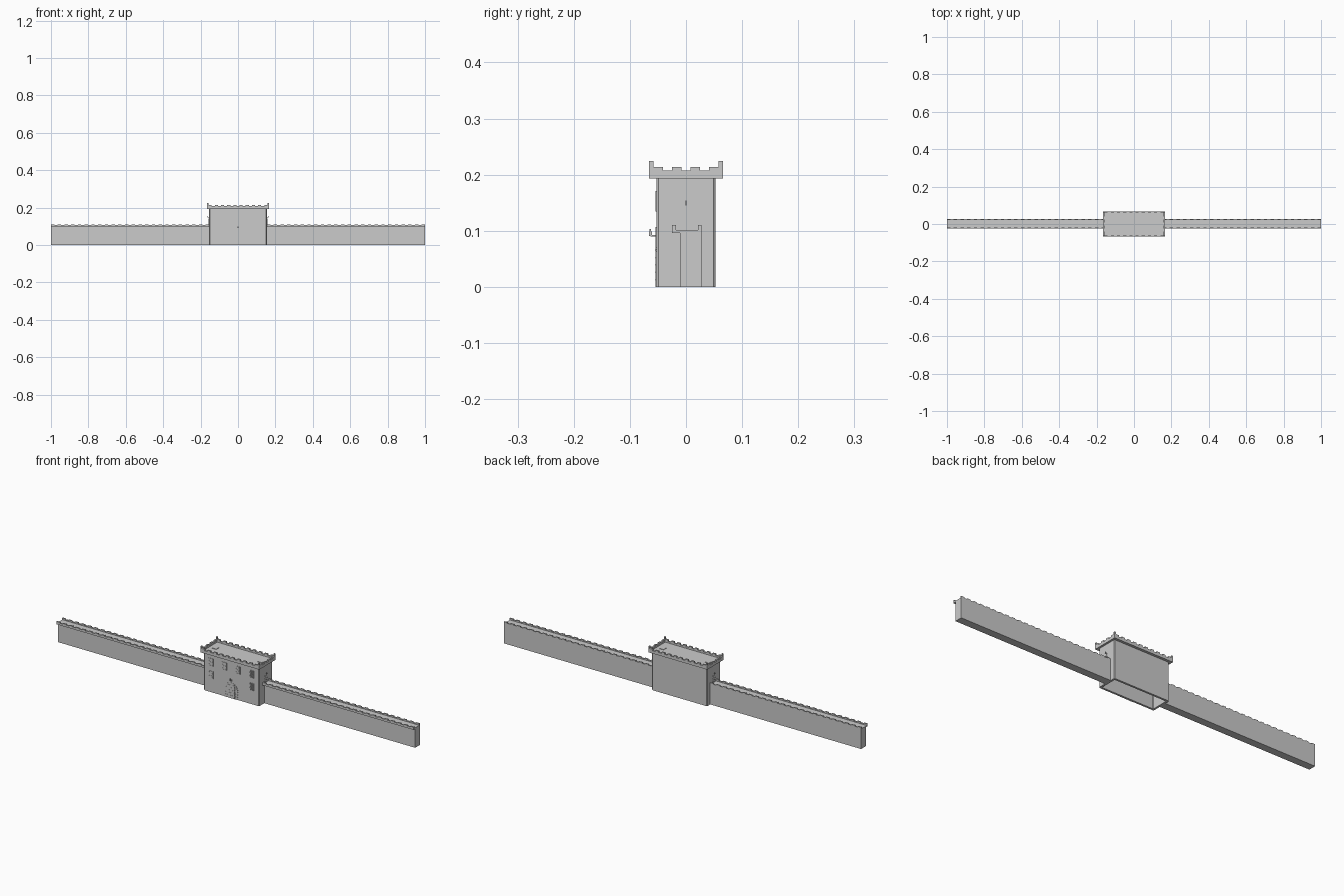
import bpy, bmesh, math

if "Cube" in bpy.data.objects:
    bpy.data.objects.remove(bpy.data.objects["Cube"])

stone = bpy.data.materials.new("grey_stone")
stone.diffuse_color = (0.6, 0.6, 0.6, 1)
stone.use_nodes = True
stone.node_tree.nodes["Principled BSDF"].inputs["Base Color"].default_value = stone.diffuse_color

HX, HY = 0.155, 0.053          # gatehouse half sizes


def finish(name, bm):
    bmesh.ops.recalc_face_normals(bm, faces=bm.faces)
    me = bpy.data.meshes.new(name)
    bm.to_mesh(me)
    bm.free()
    me.materials.append(stone)
    ob = bpy.data.objects.new(name, me)
    bpy.context.collection.objects.link(ob)
    return ob


def prism(bm, bottom, top):
    a = [bm.verts.new(p) for p in bottom]
    b = [bm.verts.new(p) for p in top]
    bm.faces.new(a)
    bm.faces.new(b)
    n = len(a)
    for i in range(n):
        j = (i + 1) % n
        bm.faces.new((a[i], a[j], b[j], b[i]))


def box(bm, x0, x1, y0, y1, z0, z1):
    c = [(x0, y0), (x1, y0), (x1, y1), (x0, y1)]
    prism(bm, [(x, y, z0) for x, y in c], [(x, y, z1) for x, y in c])


def crenel(length, count):
    """Intervals of equally wide merlons and gaps along a length."""
    w = length / (2 * count - 1)
    return [(2 * i * w, (2 * i + 1) * w) for i in range(count)]


# Curtain walls with overhanging front parapet, walkway and low merlons
profile = [(-0.011, 0), (0.0275, 0), (0.0275, 0.106), (0.0215, 0.106), (0.0215, 0.1015),
           (-0.018, 0.1015), (-0.018, 0.106), (-0.025, 0.106), (-0.025, 0.096), (-0.011, 0.096)]
for side, s in (("left", -1), ("right", 1)):
    bm = bmesh.new()
    prism(bm, [(s * 0.15, y, z) for y, z in profile], [(s * 1.0, y, z) for y, z in profile])
    finish(side + "_curtain_wall", bm)
    bm = bmesh.new()
    for a, b in crenel(1 - HX, 24):
        xs = sorted((s * (HX + a), s * (HX + b)))
        box(bm, *xs, -0.025, -0.018, 0.106, 0.110)
        box(bm, *xs, 0.0215, 0.0275, 0.106, 0.110)
    finish(side + "_wall_merlons", bm)


# Gatehouse body: hollow chamfered shell, open underneath
def octagon(hx, hy, c, z):
    return [(-hx + c, -hy, z), (hx - c, -hy, z), (hx, -hy + c, z), (hx, hy - c, z),
            (hx - c, hy, z), (-hx + c, hy, z), (-hx, hy - c, z), (-hx, -hy + c, z)]


bm = bmesh.new()
rings = [octagon(HX - 0.01, HY - 0.01, 0.003, 0.185), octagon(HX - 0.01, HY - 0.01, 0.003, 0),
         octagon(HX, HY, 0.004, 0), octagon(HX, HY, 0.004, 0.195)]
rings = [[bm.verts.new(p) for p in r] for r in rings]
for r, q in zip(rings, rings[1:]):
    for i in range(8):
        j = (i + 1) % 8
        bm.faces.new((r[i], r[j], q[j], q[i]))
bm.faces.new(rings[0])
bm.faces.new(rings[-1])
finish("gatehouse_body", bm)

# Overhanging roof slab, parapet, merlons and corner posts
PX, PY, T = 0.165, 0.066, 0.008
bm = bmesh.new()
box(bm, -PX, PX, -PY, PY, 0.193, 0.199)
finish("roof_slab", bm)
bm = bmesh.new()
for s in (-1, 1):
    ys = sorted((s * PY, s * (PY - T)))
    xs = sorted((s * PX, s * (PX - T)))
    box(bm, -PX, PX, *ys, 0.199, 0.207)
    box(bm, *xs, -PY + T, PY - T, 0.199, 0.207)
    for a, b in crenel(2 * (PX - T), 10):
        box(bm, -PX + T + a, -PX + T + b, *ys, 0.207, 0.214)
    for a, b in crenel(2 * (PY - T), 4):
        box(bm, *xs, -PY + T + a, -PY + T + b, 0.207, 0.214)
    for t in (-1, 1):
        box(bm, *xs, *sorted((t * PY, t * (PY - T))), 0.207, 0.2245)
finish("roof_parapet", bm)

# Roof trapdoors
bm = bmesh.new()
for s in (-1, 1):
    box(bm, s * 0.128 - 0.013, s * 0.128 + 0.013, -0.010, 0.016, 0.199, 0.201)
finish("roof_trapdoors", bm)


# Map width u, outward depth d and height z onto one face of the gatehouse
def on(side, u, d, z):
    return {"front": (u, -HY - d, z), "right": (HX + d, u, z), "left": (-HX - d, -u, z)}[side]


def plate(bm, side, pts, d0, d1):
    prism(bm, [on(side, u, d0, z) for u, z in pts], [on(side, u, d1, z) for u, z in pts])


def rect(bm, side, u0, u1, z0, z1, d0, d1):
    plate(bm, side, [(u0, z0), (u1, z0), (u1, z1), (u0, z1)], d0, d1)


# Lattice windows
for n, (u, z) in enumerate([(-0.114, 0.134), (-0.038, 0.134), (0.038, 0.134), (0.114, 0.134),
                            (-0.114, 0.070), (0.114, 0.070)]):
    bm = bmesh.new()
    w, h, t = 0.0125, 0.037, 0.0008
    rect(bm, "front", u - w, u + w, z, z + h, -0.001, 0.0005)
    for i in range(5):
        c = u - w + t + (2 * w - 2 * t) * i / 4
        rect(bm, "front", c - t, c + t, z, z + h, 0, 0.0018)
    for i in range(7):
        c = z + t + (h - 2 * t) * i / 6
        rect(bm, "front", u - w, u + w, c - t, c + t, 0, 0.0016)
    finish("lattice_window_%d" % (n + 1), bm)


# Arched doors with bands, and a small hanging lamp above each
def door(name, side, z0, r, h, planks, bands):
    zc = z0 + h - r
    arch = [(r * math.cos(math.pi * i / 12), zc + r * math.sin(math.pi * i / 12)) for i in range(13)]
    bm = bmesh.new()
    plate(bm, side, [(-r, z0), (r, z0)] + arch, -0.001, 0.001)
    t = r * 0.035
    for i in range(1, planks):
        u = -r + 2 * r * i / planks
        rect(bm, side, u - t, u + t, z0, zc + math.sqrt(r * r - u * u), 0, 0.0015)
    for i in range(1, bands + 1):
        z = z0 + h * i / (bands + 1)
        w = r if z < zc else math.sqrt(r * r - (z - zc) ** 2)
        rect(bm, side, -w, w, z - t, z + t, 0, 0.002)
    finish(name + "_door", bm)


def lamp(name, side, z, k, reach):
    bm = bmesh.new()
    rect(bm, side, -k, k, z - 2 * k, z + 2 * k, 0, 0.001)
    rect(bm, side, -k * 0.4, k * 0.4, z - k * 0.4, z + k * 0.4, 0, reach - k)
    rect(bm, side, -k, k, z, z + 3 * k, reach - 2 * k, reach)
    rect(bm, side, -k * 0.5, k * 0.5, z + 3 * k, z + 5 * k, reach - 1.5 * k, reach - 0.5 * k)
    finish(name + "_lamp", bm)


door("main_gate", "front", 0, 0.037, 0.078, 8, 5)
lamp("gate", "front", 0.091, 0.0025, 0.013)
for side in ("left", "right"):
    door(side + "_wallwalk", side, 0.1015, 0.011, 0.039, 5, 8)
    lamp(side, side, 0.146, 0.0015, 0.008)
